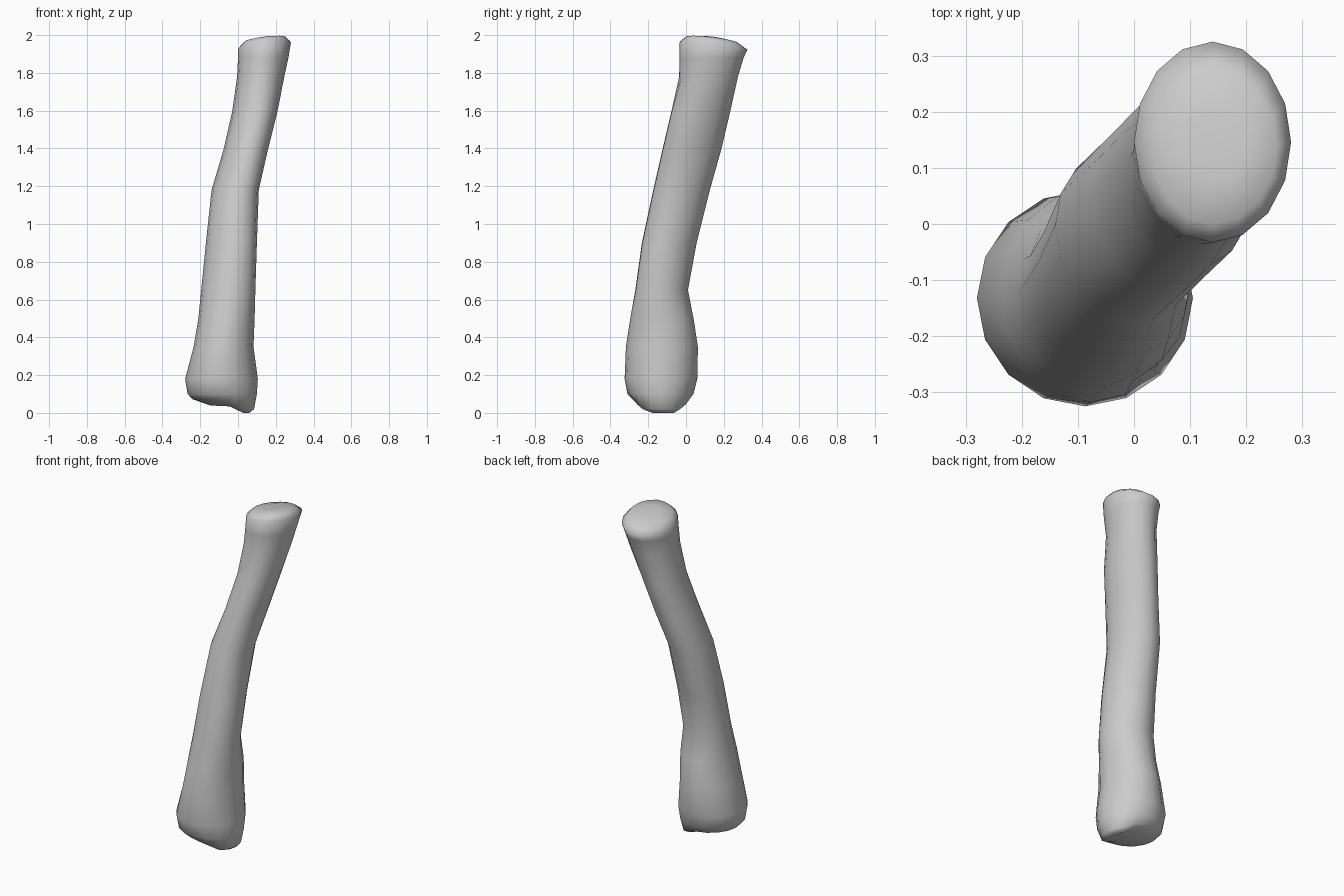
import bpy, bmesh, math

cube = bpy.data.objects.get("Cube")
if cube:
    bpy.data.objects.remove(cube, do_unlink=True)

SIDES = 16

bone = bpy.data.materials.new("bone_grey")
bone.use_nodes = True
grey = (0.6, 0.6, 0.6, 1)
bone.diffuse_color = grey
bone.node_tree.nodes["Principled BSDF"].inputs["Base Color"].default_value = grey

# Cross-sections from the lower joint to the head: z, x min, x max, y min, y max
SECTIONS = [
    (0.035, -0.15, 0.06, -0.20, -0.04),
    (0.06, -0.24, 0.085, -0.27, 0.01),
    (0.10, -0.267, 0.10, -0.31, 0.04),
    (0.18, -0.28, 0.105, -0.325, 0.06),
    (0.35, -0.235, 0.082, -0.318, 0.063),
    (0.50, -0.21, 0.088, -0.295, 0.04),
    (0.65, -0.195, 0.092, -0.27, 0.012),
    (0.90, -0.17, 0.10, -0.235, 0.058),
    (1.18, -0.14, 0.11, -0.175, 0.128),
    (1.40, -0.075, 0.16, -0.125, 0.19),
    (1.60, -0.03, 0.21, -0.078, 0.237),
    (1.78, -0.005, 0.245, -0.036, 0.275),
    (1.88, 0.00, 0.267, -0.035, 0.305),
    (1.945, 0.00, 0.28, -0.033, 0.325),
    (1.975, 0.03, 0.255, 0.00, 0.275),
    (1.985, 0.09, 0.20, 0.08, 0.20),
]


def joint_height(x, y, z):
    """Tilt the head and drop the inner knuckle of the lower joint."""
    if z > 1.9:
        return min(2.0, z + 0.12 * (x - 0.14) - 0.12 * (y - 0.14))
    if z < 0.09:
        drop = min(1, max(0, (x + 0.04) / 0.07))
        outer = min(1, max(0, (-0.08 - x) / 0.15))
        return max(0, z - 0.04 * drop + 0.012 * outer)
    return z


def ring(bm, z, x0, x1, y0, y1):
    # The shaft is slightly wider across its lean
    skew = -0.15 if 0.6 < z < 1.7 else 0
    verts = []
    for i in range(SIDES):
        a = math.tau * i / SIDES
        x = (x0 + x1) / 2 + (x1 - x0) / 2 * math.cos(a)
        y = (y0 + y1) / 2 + (y1 - y0) / 2 * math.sin(a + skew)
        verts.append(bm.verts.new((x, y, joint_height(x, y, z))))
    return verts


def cap(bm, loop, tip):
    v = bm.verts.new(tip)
    for i in range(SIDES):
        bm.faces.new((loop[i], loop[(i + 1) % SIDES], v))


# Loft the shaft and close both joints
bm = bmesh.new()
rings = [ring(bm, *s) for s in SECTIONS]
for low, high in zip(rings, rings[1:]):
    for i in range(SIDES):
        j = (i + 1) % SIDES
        bm.faces.new((low[i], low[j], high[j], high[i]))
cap(bm, rings[0], (-0.04, -0.12, 0.035))
cap(bm, rings[-1], (0.145, 0.14, 1.985))
bmesh.ops.recalc_face_normals(bm, faces=bm.faces)
for f in bm.faces:
    f.smooth = True

mesh = bpy.data.meshes.new("leg_bone")
bm.to_mesh(mesh)
bm.free()
mesh.materials.append(bone)
bpy.context.collection.objects.link(bpy.data.objects.new("leg_bone", mesh))
